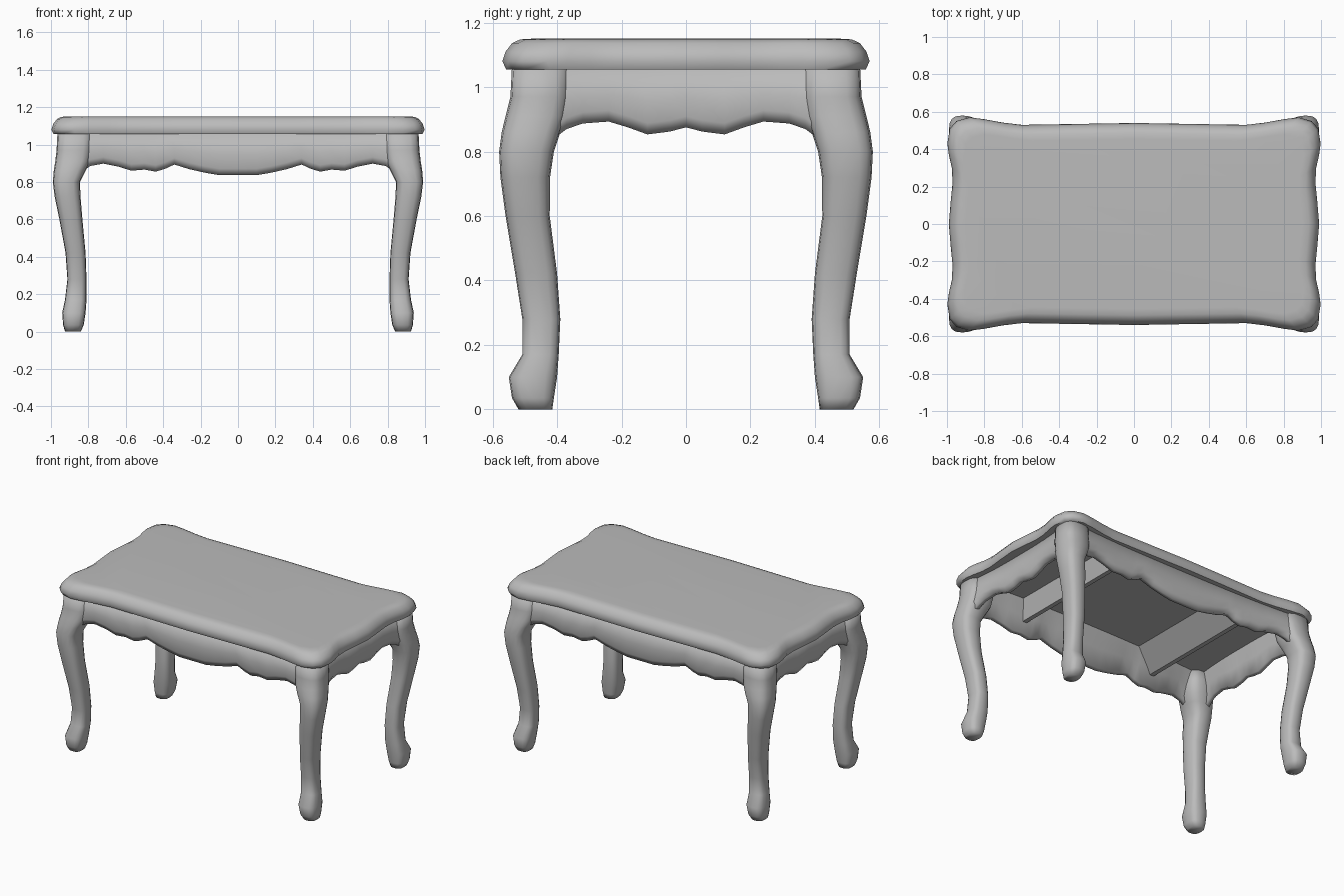
import bpy, bmesh, math

cube = bpy.data.objects.get("Cube")
if cube:
    bpy.data.objects.remove(cube)

grey = bpy.data.materials.new("plain grey")
grey.use_nodes = True
COLOR = (0.5, 0.5, 0.5, 1)
grey.diffuse_color = COLOR
grey.node_tree.nodes["Principled BSDF"].inputs["Base Color"].default_value = COLOR


def loft(name, rings, angle=100):
    """Skin a list of closed rings and cap both ends."""
    bm = bmesh.new()
    loops = [[bm.verts.new(p) for p in ring] for ring in rings]
    n = len(loops[0])
    for a, b in zip(loops, loops[1:]):
        for i in range(n):
            j = (i + 1) % n
            bm.faces.new((a[i], a[j], b[j], b[i]))
    bm.faces.new(loops[0])
    bm.faces.new(loops[-1])
    bmesh.ops.recalc_face_normals(bm, faces=bm.faces)
    mesh = bpy.data.meshes.new(name)
    bm.to_mesh(mesh)
    bm.free()
    mesh.materials.append(grey)
    obj = bpy.data.objects.new(name, mesh)
    bpy.context.collection.objects.link(obj)
    bpy.ops.object.select_all(action='DESELECT')
    obj.select_set(True)
    bpy.context.view_layer.objects.active = obj
    bpy.ops.object.shade_smooth_by_angle(angle=math.radians(angle))
    return obj


# Tabletop: one quarter of the wavy outline, mirrored, with a rounded edge
quarter = [(.99, 0), (.98, .12), (.97, .22), (.974, .3), (.99, .37), (.998, .43),
           (.985, .51), (.95, .55), (.88, .57), (.8, .56), (.7, .542), (.6, .53),
           (.3, .535), (0, .54)]
half = quarter + [(-x, y) for x, y in quarter[-2::-1]]
outline = half + [(x, -y) for x, y in half[-2:0:-1]]
edge = [(.05, 1.055), (.012, 1.055), (0, 1.08), (.01, 1.11), (.03, 1.136),
        (.055, 1.148), (.09, 1.15)]
loft("tabletop", [[(x * (1 - d), y * (1 - d / .57), z) for x, y in outline]
                  for d, z in edge], 60)

# Cabriole legs, spreading into corner blocks: height, inner x, outer x, inner y, outer y
leg = [(0, .84, .925, .415, .52), (.035, .825, .935, .41, .54), (.1, .815, .94, .40, .55),
       (.17, .81, .925, .395, .508), (.28, .81, .912, .39, .508), (.42, .815, .922, .40, .53),
       (.6, .832, .955, .423, .56), (.72, .842, .98, .422, .576), (.8, .845, .99, .41, .58),
       (.86, .815, .985, .39, .572), (.91, .79, .977, .37, .56), (.97, .78, .97, .36, .545),
       (1.07, .78, .965, .36, .54)]


def rounded_ring(z, x0, x1, y0, y1, sx, sy, steps=16, power=.7):
    ring = []
    for k in range(steps):
        t = math.tau * k / steps
        c, s = math.cos(t), math.sin(t)
        u = math.copysign(abs(c) ** power, c)
        v = math.copysign(abs(s) ** power, s)
        ring.append((sx * ((x0 + x1) / 2 + u * (x1 - x0) / 2),
                     sy * ((y0 + y1) / 2 + v * (y1 - y0) / 2), z))
    return ring


for front, sy in (("front", -1), ("back", 1)):
    for side, sx in (("left", 1), ("right", -1)):
        loft(f"{front}_{side}_leg", [rounded_ring(*row, sx, sy) for row in leg])

# Scalloped aprons: distance along the half length, height of lower edge
long_edge = [(0, .836), (.1, .836), (.18, .85), (.26, .868), (.34, .893), (.39, .87),
             (.44, .855), (.5, .866), (.57, .86), (.64, .882), (.72, .898), (.79, .885),
             (.84, .85), (.9, .85)]
short_edge = [(0, .875), (.05, .862), (.12, .853), (.18, .875), (.24, .893), (.32, .887),
              (.37, .87), (.41, .84), (.46, .84)]


def apron(name, lower, out, flare, foot, along_x, sign):
    """The inner face slopes inward up to the tabletop by the given foot."""
    rings = []
    length = lower[-1][0]
    for t, z in [(-t, z) for t, z in lower[:0:-1]] + lower:
        face = out + flare * abs(t / length) ** 3
        mid = (z + 1.06) / 2
        section = [(face - .008, 1.07), (face, mid), (face + .006, z + .035), (face - .012, z),
                   (face - .04, z + .003), (face - (foot + .04) / 2, mid), (face - foot, 1.07)]
        rings.append([(t, sign * d, h) if along_x else (sign * d, t, h) for d, h in section])
    loft(name, rings)


apron("front_apron", long_edge, .498, .03, .13, True, -1)
apron("back_apron", long_edge, .498, .03, .13, True, 1)
apron("left_apron", short_edge, .923, .03, .08, False, 1)
apron("right_apron", short_edge, .923, .03, .08, False, -1)

# Sloping cross braces under the top
for side, sx in (("left", 1), ("right", -1)):
    section = [(.35, 1.06), (.49, .93), (.52, .93), (.56, 1.06)]
    loft(f"{side}_cross_brace", [[(sx * x, y, z) for x, z in section] for y in (-.46, .46)], 30)
